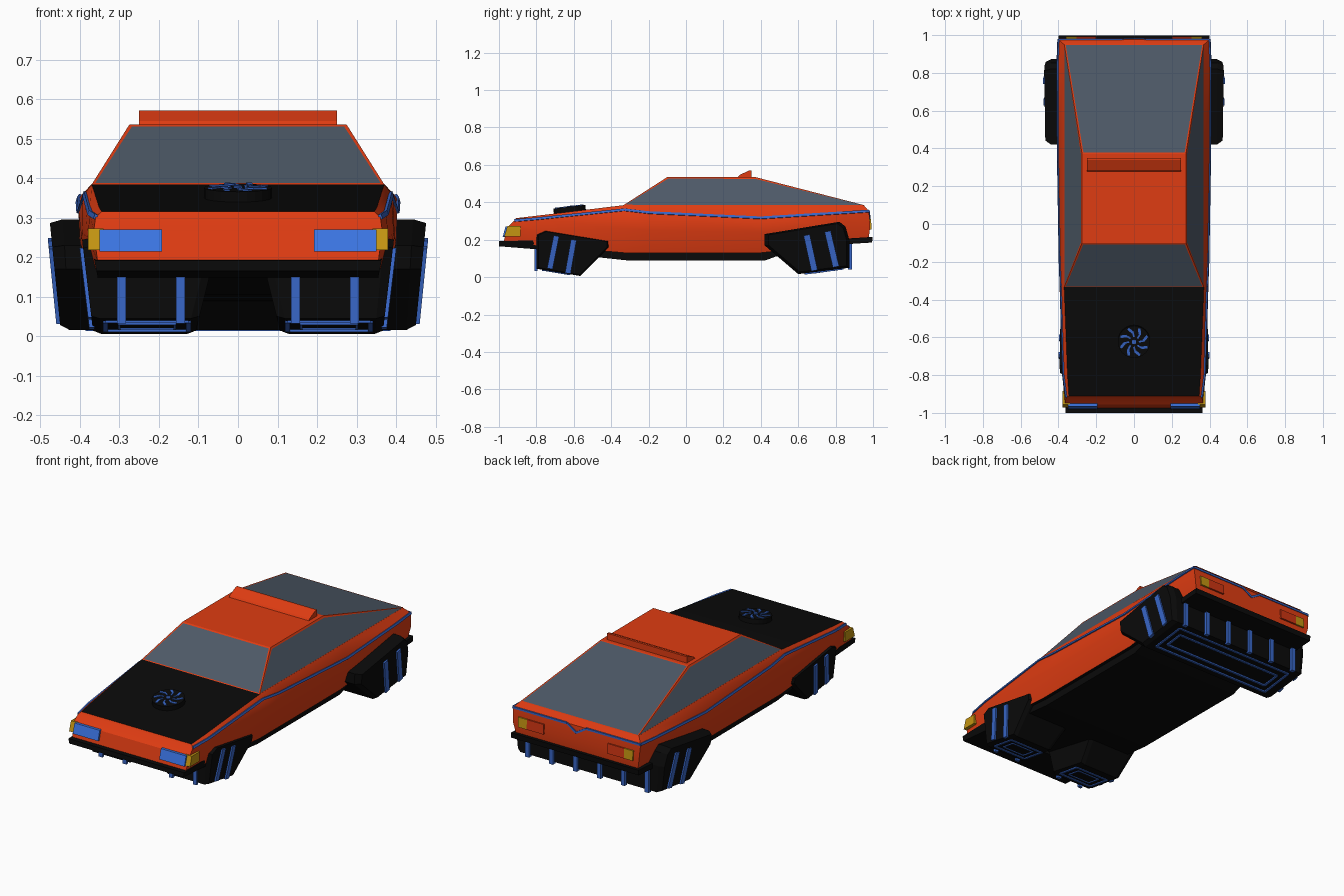
import bpy, bmesh, math
from mathutils import Vector

if "Cube" in bpy.data.objects:
    bpy.data.objects.remove(bpy.data.objects["Cube"])


def material(name, rgb):
    m = bpy.data.materials.new(name)
    m.diffuse_color = (*rgb, 1)
    m.use_nodes = True
    m.node_tree.nodes["Principled BSDF"].inputs["Base Color"].default_value = m.diffuse_color
    return m


ORANGE = material("orange paint", (0.74, 0.045, 0.006))
BLACK = material("black trim", (0.003, 0.003, 0.003))
GLASS = material("grey glass", (0.075, 0.10, 0.135))
BLUE = material("blue glow", (0.04, 0.135, 0.58))
LAMP = material("lamp blue", (0.045, 0.18, 0.78))
AMBER = material("amber lamp", (0.55, 0.30, 0.006))
RED = material("red lamp", (0.62, 0.035, 0.006))


def finish(name, bm, mats, smooth=None):
    bmesh.ops.recalc_face_normals(bm, faces=bm.faces)
    me = bpy.data.meshes.new(name)
    bm.to_mesh(me)
    bm.free()
    for m in mats:
        me.materials.append(m)
    ob = bpy.data.objects.new(name, me)
    bpy.context.collection.objects.link(ob)
    if smooth:
        bpy.ops.object.select_all(action='DESELECT')
        ob.select_set(True)
        bpy.context.view_layer.objects.active = ob
        bpy.ops.object.shade_smooth_by_angle(angle=math.radians(smooth))
    return ob


def loft(bm, rings, caps=True):
    rv = [[bm.verts.new(p) for p in r] for r in rings]
    n = len(rv[0])
    for a, b in zip(rv, rv[1:]):
        for i in range(n):
            bm.faces.new((a[i], a[(i + 1) % n], b[(i + 1) % n], b[i]))
    if caps:
        bm.faces.new(rv[0])
        bm.faces.new(rv[-1])
    return rv


def prism(name, profile, sections, mat):
    """Side profile (y, z) swept over x; sections = (x at z=0, x slope, scale)."""
    cy = sum(p[0] for p in profile) / len(profile)
    cz = sum(p[1] for p in profile) / len(profile)
    rings = []
    for x, slope, s in sections:
        pts = [(cy + (y - cy) * s, cz + (z - cz) * s) for y, z in profile]
        rings.append([(x + slope * z, y, z) for y, z in pts])
    bm = bmesh.new()
    loft(bm, rings)
    return finish(name, bm, [mat])


def bar(bm, p, q, w, t, n):
    """Flat strip from p to q, of width w and thickness t along n."""
    p, q, n = Vector(p), Vector(q), Vector(n).normalized()
    side = (q - p).cross(n).normalized() * w / 2
    n = n * t / 2
    loft(bm, [[e + side + n, e - side + n, e - side - n, e + side - n] for e in (p, q)])


def frame(bm, x0, x1, a, b, w=0.012):
    """Rectangular outline on a sloping underside between (y, z) a and b."""
    c = [(x0, *a), (x1, *a), (x1, *b), (x0, *b)]
    for i in range(4):
        bar(bm, c[i], c[(i + 1) % 4], w, 0.008, (0, 0, 1))


# Body shell: each station lists (half width, y, z) for deck, belt, middle, sill
stations = [
    [(.345, -.91, .315), (.36, -.918, .302), (.365, -.955, .265), (.355, -.975, .19)],
    [(.352, -.80, .328), (.375, -.80, .312), (.38, -.80, .25), (.36, -.80, .17)],
    [(.37, -.33, .385), (.388, -.33, .36), (.394, -.33, .26), (.365, -.33, .13)],
    [(.37, -.20, .385), (.393, -.20, .345), (.396, -.20, .25), (.365, -.20, .13)],
    [(.37, .40, .385), (.403, .40, .317), (.40, .40, .24), (.365, .40, .13)],
    [(.37, .85, .385), (.405, .85, .345), (.40, .85, .27), (.37, .85, .18)],
    [(.37, .95, .385), (.40, .978, .353), (.395, .985, .27), (.38, .975, .195)],
]
bm = bmesh.new()
rings = loft(bm, [s + [(-x, y, z) for x, y, z in reversed(s)] for s in stations], False)
for r in (rings[0], rings[-1]):
    for i in range(3):
        bm.faces.new((r[i], r[i + 1], r[6 - i], r[7 - i]))
bmesh.ops.recalc_face_normals(bm, faces=bm.faces)
for f in bm.faces:
    c = f.calc_center_median()
    if f.normal.z < -0.85 or (f.normal.z > 0.95 and c.y < -0.33 and abs(c.x) < 0.1):
        f.material_index = 1          # hood and underside
finish("body_shell", bm, [ORANGE, BLACK], 30)

# Cabin with inset windows
bm = bmesh.new()
base = [(-.37, -.335, .384), (.37, -.335, .384), (.37, .955, .384), (-.37, .955, .384)]
roof = [(-.275, -.10, .535), (.275, -.10, .535), (.275, .37, .535), (-.275, .37, .535)]
loft(bm, [base, roof])
bmesh.ops.recalc_face_normals(bm, faces=bm.faces)
windows = [f for f in bm.faces if abs(f.normal.z) < 0.99]
bmesh.ops.inset_individual(bm, faces=windows, thickness=0.011, depth=0)
for f in windows:
    f.material_index = 1
finish("cabin", bm, [ORANGE, GLASS])

# Roof spoiler
prism("roof_spoiler", [(.275, .532), (.285, .545), (.338, .571), (.35, .571), (.35, .532)],
      [(-.25, 0, 1), (.25, 0, 1)], ORANGE)

# Underbody and bumpers
prism("underbody", [(-.80, .165), (-.46, .105), (-.32, .09), (.42, .088), (.48, .11),
                    (.85, .17), (.85, .19), (.42, .14), (-.35, .14), (-.80, .18)],
      [(-.345, 0, 1), (.345, 0, 1)], BLACK)
prism("front_bumper", [(-1, .165), (-1, .192), (-.79, .197), (-.79, .148)],
      [(-.325, -.2, 1), (.325, .2, 1)], BLACK)
prism("rear_bumper", [(.84, .175), (.995, .185), (.998, .215), (.84, .205)],
      [(-.40, 0, 1), (.40, 0, 1)], BLACK)

# Hover pods
front_pod = [(-.80, .045), (-.80, .228), (-.755, .25), (-.41, .193), (-.41, .16), (-.565, .006)]
rear_pod = [(.42, .17), (.42, .23), (.82, .296), (.853, .27), (.873, .20), (.873, .05), (.60, .016)]
for s, side in ((1, "right"), (-1, "left")):
    prism("front_pod_" + side, front_pod,
          [(s * .11, s * -.25, .94), (s * .13, s * -.25, 1), (s * .345, s * .1, 1),
           (s * .365, s * .12, .94)], BLACK)
prism("rear_pod", rear_pod, [(-.447, -.1, .92), (-.425, -.06, 1), (.425, .06, 1), (.447, .1, .92)], BLACK)

# Glowing strips and outlines on the pods
bm = bmesh.new()
for s in (1, -1):
    for a, b in (((-.693, .22), (-.728, .045)), ((-.60, .20), (-.632, .02))):
        bar(bm, (s * (.367 + .12 * a[1]), *a), (s * (.367 + .12 * b[1]), *b), .03, .014, (s, 0, 0))
    for a, b in (((.645, .225), (.687, .035)), ((.757, .245), (.802, .055))):
        bar(bm, (s * (.449 + .1 * a[1]), *a), (s * (.449 + .1 * b[1]), *b), .034, .014, (s, 0, 0))
    for x in (.145, .295):
        bar(bm, (s * x, -.802, .15), (s * x, -.802, .033), .023, .016, (0, 1, 0))
    for x in (.075, .225, .375):
        bar(bm, (s * x, .877, .185), (s * x, .877, .04), .024, .022, (0, 1, 0))
    x0, x1 = sorted((s * .125, s * .335))
    frame(bm, x0, x1, (-.765, .038), (-.625, .015))
    frame(bm, x0 + .035, x1 - .035, (-.735, .033), (-.655, .02), .006)
frame(bm, -.38, .38, (.64, .018), (.835, .0435))
frame(bm, -.34, .34, (.685, .023), (.79, .038))
finish("pod_glow_strips", bm, [BLUE])

# Blue pinstripe along the belt line, with a notch at the tail
bm = bmesh.new()
for s in (1, -1):
    belt = [(s * st[1][0], *st[1][1:]) for st in stations]
    for a, b in zip(belt, belt[1:]):
        bar(bm, a, b, .013, .008, (s, 0, .3))
    tail = [(s * .40, .979, .352), (s * .06, .979, .352), (0, .982, .315)]
    for a, b in zip(tail, tail[1:]):
        bar(bm, a, b, .011, .008, (0, 1, 0))
finish("belt_pinstripe", bm, [BLUE])

# Lamps
head = [(-.98, .215), (-.965, .27), (-.90, .27), (-.90, .215)]
turn = [(-.972, .218), (-.955, .272), (-.885, .272), (-.885, .218)]
tail = [(.96, .255), (.96, .31), (.989, .31), (.993, .255)]
for s, side in ((1, "right"), (-1, "left")):
    prism("headlight_" + side, head, [(s * .192, 0, 1), (s * .35, 0, 1)], LAMP)
    prism("turn_lamp_" + side, turn, [(s * .34, 0, 1), (s * .379, 0, 1)], AMBER)
    prism("tail_lamp_" + side, tail, [(s * .20, 0, 1), (s * .305, 0, 1)], RED)
    prism("tail_turn_lamp_" + side, tail, [(s * .305, 0, 1), (s * .36, 0, 1)], AMBER)

# Hood fan: black drum with swirling blue blades
TILT = math.atan(.07 / .575)
bpy.ops.mesh.primitive_cylinder_add(vertices=24, radius=.086, depth=.034,
                                    location=(0, -.622, .359), rotation=(TILT, 0, 0))
drum = bpy.context.object
drum.name = "hood_fan_drum"
drum.data.materials.append(BLACK)
bm = bmesh.new()


def fan_point(r, a):
    return (r * math.cos(a), r * math.sin(a), 0)


for k in range(8):
    a = k * math.tau / 8
    bar(bm, fan_point(.026, a), fan_point(.052, a + .12), .009, .006, (0, 0, 1))
    bar(bm, fan_point(.050, a + .11), fan_point(.077, a + .42), .014, .006, (0, 0, 1))
bmesh.ops.create_cone(bm, cap_ends=True, segments=12, radius1=.012, radius2=.012, depth=.008)
blades = finish("hood_fan_blades", bm, [BLUE])
blades.rotation_euler = (TILT, 0, 0)
blades.location = (0, -.624, .377)
